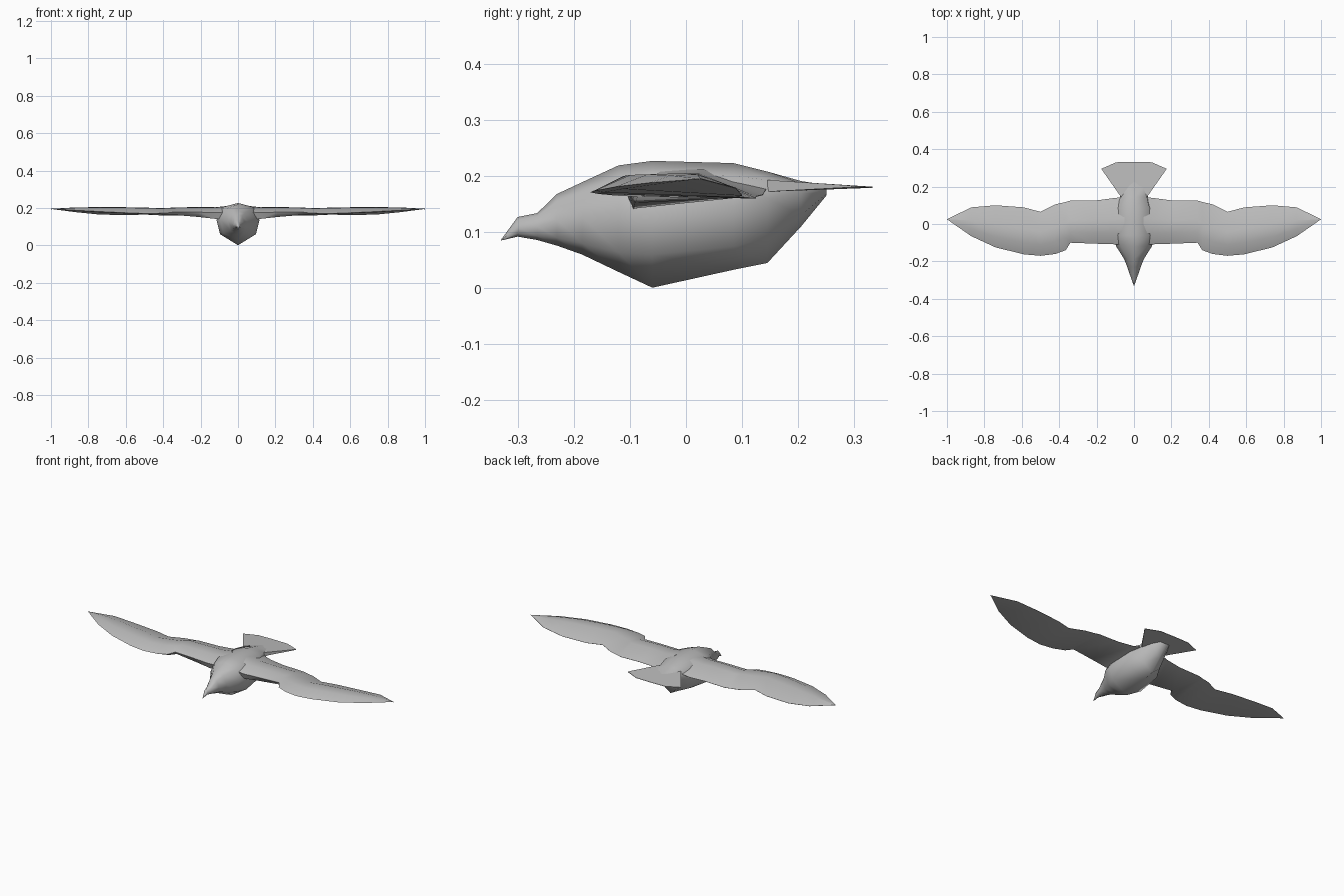
import bpy, bmesh, math

grey = bpy.data.materials.new("feather grey")
grey.diffuse_color = (0.5, 0.5, 0.5, 1)


def loft(name, rings, angle=50):
    """Skin a list of closed rings (equal point counts) and cap both ends."""
    bm = bmesh.new()
    rows = [[bm.verts.new(p) for p in r] for r in rings]
    n = len(rows[0])
    for a, b in zip(rows, rows[1:]):
        for i in range(n):
            j = (i + 1) % n
            bm.faces.new((a[i], a[j], b[j], b[i]))
    bm.faces.new(rows[0][::-1])
    bm.faces.new(rows[-1])
    bmesh.ops.remove_doubles(bm, verts=bm.verts, dist=0.0004)
    bmesh.ops.recalc_face_normals(bm, faces=bm.faces)
    me = bpy.data.meshes.new(name)
    bm.to_mesh(me)
    bm.free()
    me.materials.append(grey)
    ob = bpy.data.objects.new(name, me)
    bpy.context.collection.objects.link(ob)
    bpy.ops.object.select_all(action='DESELECT')
    ob.select_set(True)
    bpy.context.view_layer.objects.active = ob
    bpy.ops.object.shade_smooth_by_angle(angle=math.radians(angle))
    return ob


# Body with head and beak: y, top z, shoulder xz, side xz, belly xz, bottom z
body = [
    (-.33, .086, .001, .086, .001, .0855, .001, .085, .085),
    (-.30, .127, .008, .120, .012, .108, .008, .097, .092),
    (-.265, .134, .016, .127, .024, .110, .018, .093, .086),
    (-.23, .168, .022, .155, .036, .122, .026, .090, .076),
    (-.185, .189, .035, .172, .054, .128, .042, .080, .060),
    (-.12, .219, .070, .195, .095, .140, .078, .064, .029),
    (-.06, .227, .085, .204, .115, .135, .096, .060, .001),
    (.085, .223, .080, .200, .105, .145, .085, .075, .033),
    (.145, .208, .068, .193, .075, .160, .052, .088, .045),
    (.205, .191, .055, .187, .055, .170, .030, .130, .110),
    (.25, .184, .030, .183, .030, .175, .015, .168, .165),
]
rings = []
for y, zt, xs, zs, xm, zm, xl, zl, zb in body:
    half = [(xs, zs), (xm, zm), (xl, zl)]
    pts = [(0, zt)] + half + [(0, zb)] + [(-x, z) for x, z in half[::-1]]
    rings.append([(x, y, z) for x, z in pts])
loft("body", rings, 60)

# Wings: x, leading y, leading z, crest z, trailing y, trailing z, nose bottom z
wing = [
    (.05, -.11, .180, .212, .145, .180, .140),
    (.12, -.108, .175, .204, .137, .166, .142),
    (.21, -.105, .178, .205, .125, .163, .152),
    (.34, -.100, .180, .203, .125, .160, .163),
    (.365, -.140, .175, .201, .118, .160, .165),
    (.42, -.160, .172, .200, .105, .161, .167),
    (.50, -.170, .171, .202, .065, .165, .168),
    (.59, -.162, .174, .204, .089, .162, .171),
    (.74, -.125, .181, .205, .100, .165, .177),
    (.87, -.065, .188, .203, .089, .178, .185),
    (1.0, .025, .195, .195, .0255, .195, .195),
]
for side, label in ((1, "right_wing"), (-1, "left_wing")):
    rings = []
    for x, y0, z0, zc, y1, z1, zn in wing:
        c = y1 - y0
        pts = [(y0, z0), (y0 + .25 * c, zc - .002), (y0 + .55 * c, zc),
               (y1, z1 + .001), (y1, z1), (y0 + .06 * c, zn)]
        rings.append([(side * x, y, z) for y, z in pts])
    loft(label, rings, 60)

# Fanned tail: half width, y, top z, bottom z across the fan
fan = [(-.175, .295, .183, .180), (-.095, .33, .181, .179), (0, .332, .181, .179),
       (.095, .33, .181, .179), (.175, .295, .183, .180)]
rings = []
for x, y, zt, zb in fan:
    xr = x * .4
    rings.append([(xr, .145, .193), (x, y, zt), (x, y, zb), (xr, .145, .172)])
loft("tail", rings, 40)
